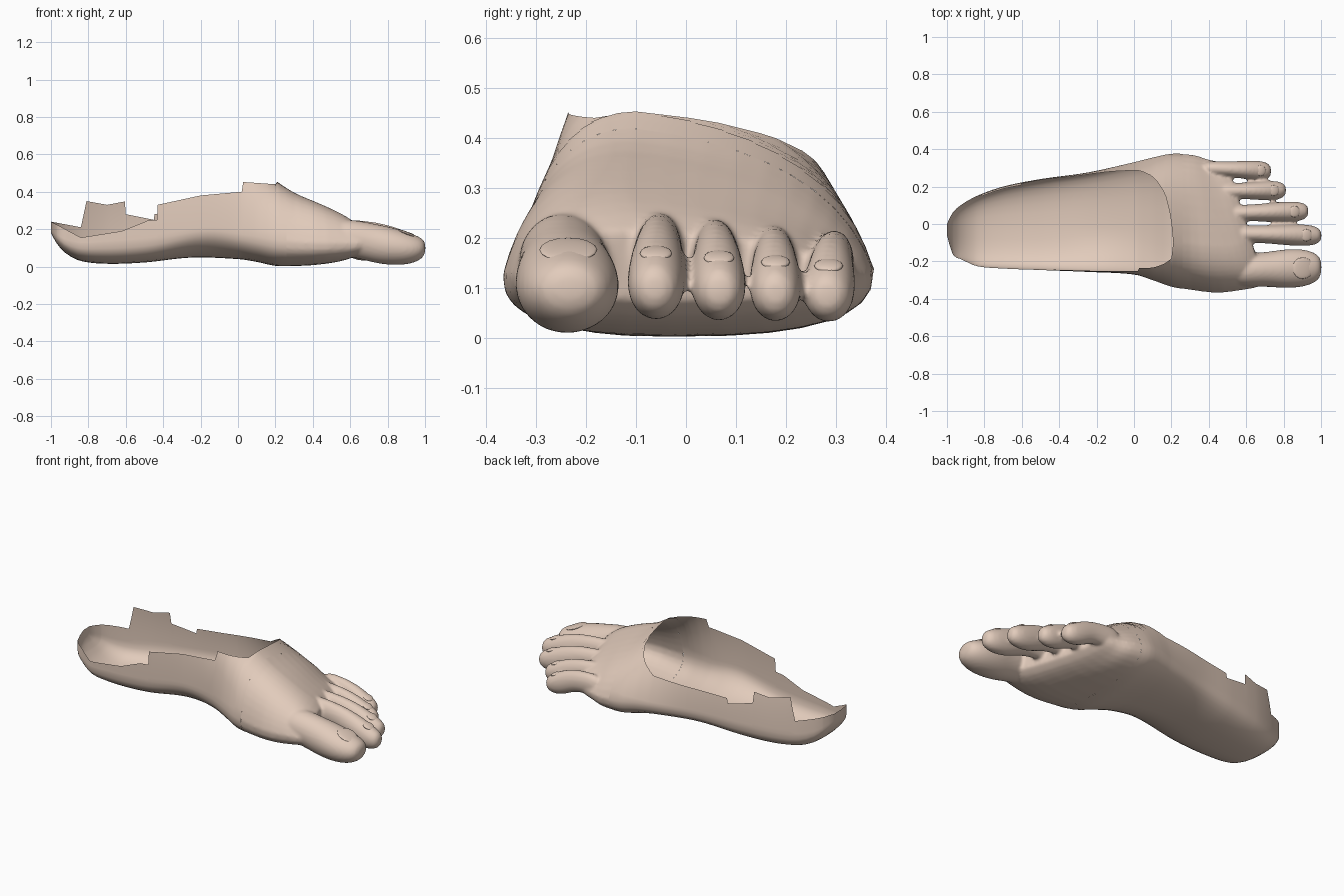
import bpy, bmesh, math

if "Cube" in bpy.data.objects:
    bpy.data.objects.remove(bpy.data.objects["Cube"])

skin = bpy.data.materials.new("skin")
skin.diffuse_color = (0.76, 0.60, 0.50, 1)
skin.use_nodes = True
skin.node_tree.nodes["Principled BSDF"].inputs["Base Color"].default_value = skin.diffuse_color

# Foot stations: x, medial y, lateral y, sole z, widest z, crest y, crest z
STATIONS = [
    (-1.0, -.06, .0, .18, .20, -.03, .5), (-.97, -.16, .06, .125, .17, -.05, .7),
    (-.92, -.19, .105, .07, .14, -.05, .8), (-.84, -.225, .15, .03, .125, -.05, .8),
    (-.7, -.238, .20, .015, .13, -.05, .8), (-.5, -.246, .24, .022, .14, -.05, .8),
    (-.25, -.256, .275, .048, .15, -.06, .75), (0, -.27, .33, .04, .15, -.08, .61),
    (.1, -.30, .355, .025, .15, -.10, .54), (.2, -.335, .375, .004, .14, -.10, .46),
    (.3, -.352, .372, .003, .13, -.11, .395), (.4, -.368, .36, .008, .125, -.12, .345),
    (.49, -.352, .345, .022, .125, -.12, .295), (.56, -.335, .332, .045, .125, -.10, .25),
    (.60, -.30, .31, .075, .13, -.10, .215)]

# Torn rim heights (x, z) on both sides of the opening
RIM_MEDIAL = [(-1, .24), (-.97, .225), (-.84, .155), (-.62, .19), (-.485, .245), (-.433, .25),
              (-.43, .33), (-.2, .38), (.02, .40), (.028, .452), (.2, .44)]
RIM_LATERAL = [(-1, .24), (-.84, .21), (-.81, .35), (-.7, .33), (-.605, .348), (-.60, .28),
               (-.45, .25), (-.446, .28), (-.2, .295), (.02, .31), (.1, .36), (.17, .41), (.2, .44)]


def linear(table, x):
    for (x0, z0), (x1, z1) in zip(table, table[1:]):
        if x <= x1:
            return z0 + (z1 - z0) * (x - x0) / (x1 - x0)
    return 9.0


def ease(x, a, b):
    t = min(max((x - a) / (b - a), 0), 1)
    return t * t * (3 - 2 * t)


def station(x):
    """Smooth interpolation between the stations."""
    s = STATIONS
    i = max(k for k in range(len(s) - 1) if s[k][0] <= x + 1e-9)
    a, b = s[i], s[i + 1]
    p, q = s[max(i - 1, 0)], s[min(i + 2, len(s) - 1)]
    h = b[0] - a[0]
    t = (x - a[0]) / h
    out = []
    for k in range(1, 7):
        m0 = (b[k] - p[k]) / (b[0] - p[0]) * h
        m1 = (q[k] - a[k]) / (q[0] - a[0]) * h
        out.append((2*t**3 - 3*t*t + 1) * a[k] + (t**3 - 2*t*t + t) * m0
                   + (3*t*t - 2*t**3) * b[k] + (t**3 - t*t) * m1)
    return out


def half_section(y, zb, zw, yp, zt, inset, rise, rim, power):
    """Points from the sole centre round the side and up to the rim or crest."""
    yc = yp * 0.3
    pts = []
    for j in range(9):
        a = math.pi / 2 * j / 8
        pts.append((yc + (y - yc) * math.sin(a) ** power,
                    zw - (zw - zb) * max(math.cos(a), 0) ** power))
    cy, cz = y + inset * (yp - y), zw + rise * (zt - zw)

    def bez(t):
        return tuple((1-t)**2 * p + 2*t*(1-t) * c + t*t * q
                     for p, c, q in ((y, cy, yp), (zw, cz, zt)))
    cut = 1.0
    if rim < zt:
        lo, hi = 0.0, 1.0
        for _ in range(30):
            mid = (lo + hi) / 2
            lo, hi = (mid, hi) if bez(mid)[1] < rim else (lo, mid)
        cut = lo
    return pts + [bez(cut * j / 10) for j in range(1, 11)]


def row(x):
    """Cross-section of the foot, slanted at the front so the toes fan back."""
    yl, yr, zb, zw, yp, zt = station(x)
    arch = math.exp(-((x + .15) / .22) ** 2)
    med = half_section(yl, zb, zw + .04 * arch, yp, zt, .23 * ease(x, -.05, .18), 1.0,
                       linear(RIM_MEDIAL, x), .75 + .3 * arch)
    lat = half_section(yr, zb, zw, yp, zt, .03 + .14 * ease(x, -.25, .06), .83,
                       linear(RIM_LATERAL, x), .75)
    shear = .31 * ease(x, .27, .56)
    return [(x - shear * y, y, z) for y, z in med[::-1] + lat[1:]]


def loft(bm, rows, closed=False):
    rows = [[bm.verts.new(p) for p in r] for r in rows]
    n = len(rows[0])
    for r, s in zip(rows, rows[1:]):
        for j in range(n if closed else n - 1):
            k = (j + 1) % n
            bm.faces.new((r[j], r[k], s[k], s[j]))
    return rows


def finish(name, bm):
    bmesh.ops.remove_doubles(bm, verts=bm.verts, dist=0.0004)
    bmesh.ops.recalc_face_normals(bm, faces=bm.faces)
    me = bpy.data.meshes.new(name)
    bm.to_mesh(me)
    bm.free()
    me.shade_smooth()
    me.materials.append(skin)
    ob = bpy.data.objects.new(name, me)
    bpy.context.collection.objects.link(ob)
    return ob


def baked(ob):
    """Mesh with modifiers applied; the source object is removed."""
    dg = bpy.context.evaluated_depsgraph_get()
    me = bpy.data.meshes.new_from_object(ob.evaluated_get(dg))
    bpy.data.objects.remove(ob)
    return me


SEAM = .26
# Heel and midfoot: hollow shell, open on top behind x = 0.2
xs = {round(-1 + .035 * i, 4) for i in range(36)} | {-.985, -.95, .21, .235, SEAM}
xs |= {x for x, _ in RIM_MEDIAL + RIM_LATERAL}
bm = bmesh.new()
rows = loft(bm, [row(x) for x in sorted(xs)])
bm.faces.new(rows[0])
finish("heel_and_midfoot", bm)

# Forefoot solid, merged with the toes below
forefoot = bmesh.new()
rows = loft(forefoot, [row(x) for x in
                       (.21, .235, .26, .3, .34, .38, .42, .46, .5, .53, .56, .58, .60)])
for end in (rows[0], rows[-1]):
    forefoot.faces.new(end)
bmesh.ops.remove_doubles(forefoot, verts=forefoot.verts, dist=0.0004)
bmesh.ops.recalc_face_normals(forefoot, faces=forefoot.faces)

# Toe profiles: position along toe, width, low z, high z
SMALL = [(0, .75, .10, .255), (.3, .8, .105, .25), (.5, .86, .09, .238), (.68, 1.0, .045, .215),
         (.85, 1.03, .032, .178), (.95, .85, .045, .152), (1, .45, .07, .13)]
BIG = [(0, .85, .06, .25), (.25, .88, .05, .25), (.45, .92, .02, .228), (.62, 1.04, .008, .212),
       (.8, 1.0, .01, .185), (.93, .8, .03, .16), (1, .45, .065, .135)]


def toe(name, x0, y0, x1, y1, r, profile, height):
    rings = []
    for t, w, lo, hi in profile:
        ring = []
        for j in range(12):
            a = 2 * math.pi * j / 12
            ring.append((x0 + (x1 - x0) * t, y0 + (y1 - y0) * t + r * w * 1.06 * math.cos(a),
                         height * ((lo + hi) / 2 + (hi - lo) / 2 * 1.05 * math.sin(a))))
        rings.append(ring)
    bm = bmesh.new()
    rows = loft(bm, rings, True)
    bm.faces.new(rows[0])
    bm.faces.new(rows[-1])
    ob = finish(name, bm)
    ob.modifiers.new("round", "SUBSURF").levels = 2
    forefoot.from_mesh(baked(ob))
    # Nail: flat plate sunk into the top of the tip
    t, _, _, hi = profile[4]
    bm = bmesh.new()
    bmesh.ops.create_uvsphere(bm, u_segments=16, v_segments=8, radius=1)
    nail = finish(name + "_nail", bm)
    nail.scale = (r * .6, r * .58, .010)
    nail.rotation_euler = (0, math.radians(22), 0)
    nail.location = (x0 + (x1 - x0) * t, y0 + (y1 - y0) * t, hi * height - .009)


toe("big_toe", .5, -.25, 1.004, -.232, .1, BIG, 1.0)
toe("second_toe", .46, -.05, 1.004, -.062, .056, SMALL, 1.0)
toe("third_toe", .43, .055, .934, .068, .053, SMALL, .95)
toe("fourth_toe", .38, .175, .814, .18, .05, SMALL, .9)
toe("fifth_toe", .36, .30, .734, .283, .05, SMALL, .86)

# Blend forefoot and toes into one skin, then open it at the seam
me = bpy.data.meshes.new("blend")
forefoot.to_mesh(me)
forefoot.free()
ob = bpy.data.objects.new("blend", me)
bpy.context.collection.objects.link(ob)
rm = ob.modifiers.new("merge", "REMESH")
rm.mode, rm.voxel_size = "VOXEL", .009
sm = ob.modifiers.new("soften", "SMOOTH")
sm.factor, sm.iterations = .5, 6
bm = bmesh.new()
bm.from_mesh(baked(ob))
bmesh.ops.bisect_plane(bm, geom=bm.verts[:] + bm.edges[:] + bm.faces[:], dist=1e-5,
                       plane_co=(SEAM, 0, 0), plane_no=(1, 0, 0), clear_inner=True)
finish("forefoot_and_toes", bm)
